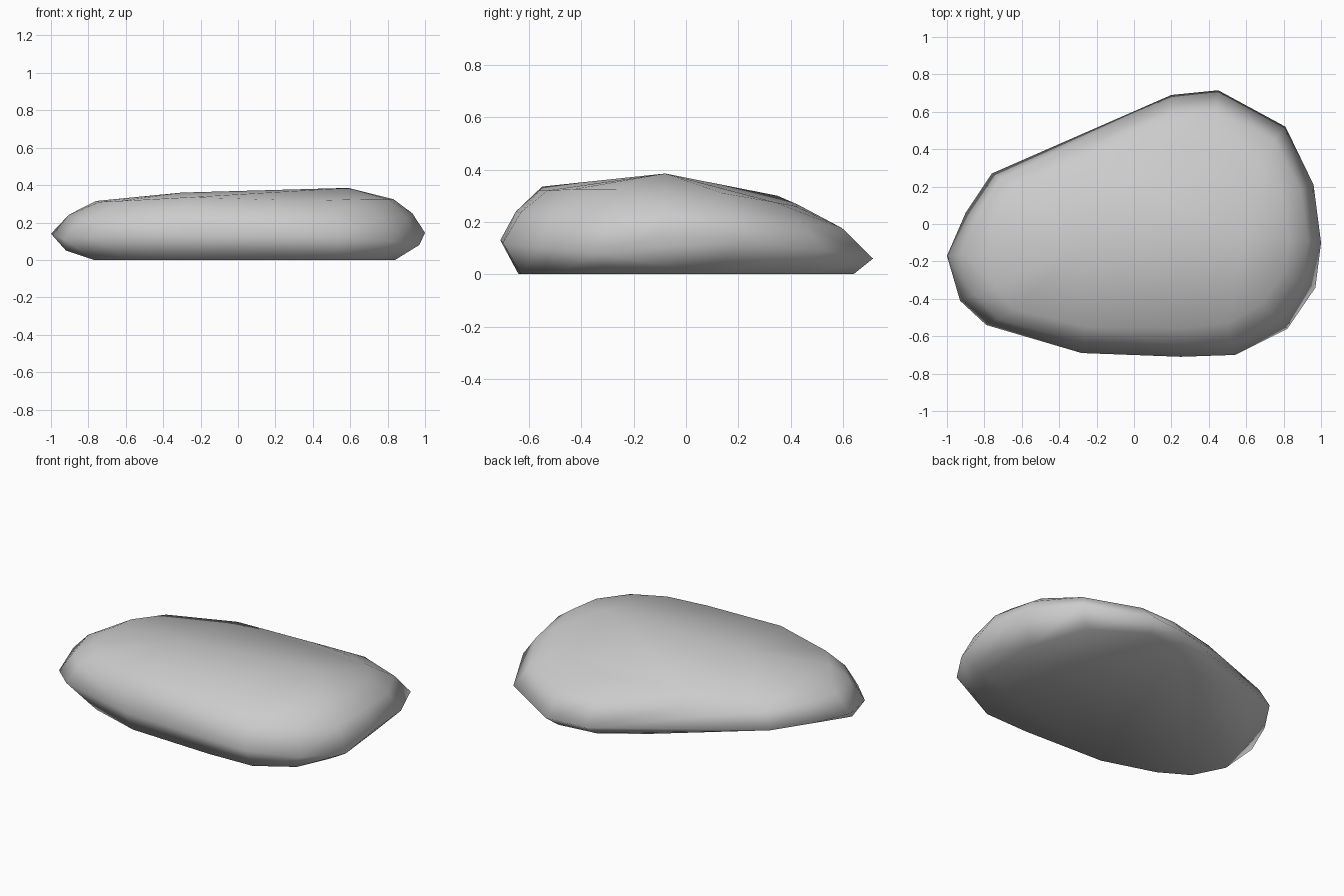
import bpy, bmesh
from mathutils import Vector

if "Cube" in bpy.data.objects:
    bpy.data.objects.remove(bpy.data.objects["Cube"])

# Widest outline of the stone, counter-clockwise from the left tip
rim = [(-1, -.17, .14), (-.93, -.41, .11), (-.79, -.54, .12), (-.28, -.69, .13),
       (.25, -.71, .13), (.54, -.70, .12), (.82, -.56, .1), (.97, -.34, .08),
       (1, -.1, .145), (.96, .21, .13), (.81, .52, .09), (.45, .715, .06),
       (.2, .69, .06), (-.27, .47, .1), (-.76, .27, .14), (-.9, .06, .14)]

# Upper shoulder, one point per rim point
shoulder = [(-.76, -.15, .315), (-.74, -.34, .31), (-.63, -.46, .315), (-.26, -.55, .335),
            (.25, -.56, .32), (.5, -.53, .32), (.68, -.43, .325), (.8, -.27, .325),
            (.83, -.08, .325), (.79, .14, .31), (.66, .34, .275), (.43, .42, .26),
            (.2, .43, .265), (-.25, .35, .3), (-.63, .2, .3), (-.74, .02, .31)]

# Crown ridge and flat foot
crown = [(-.3, -.12, .36), (.2, -.1, .375), (.59, -.08, .385)]
foot = [(-.77, -.42), (-.6, -.52), (-.28, -.62), (.25, -.64), (.54, -.63), (.75, -.5),
        (.84, -.3), (.84, .1), (.72, .45), (.42, .64), (.18, .61), (-.05, .46)]


def bulge(a, b):
    """Point between rim and shoulder, pushed outward for a rounded side."""
    a, b = Vector(a), Vector(b)
    p = a.lerp(b, .4)
    p.z = a.z + (b.z - a.z) * .58
    return p


points = rim + shoulder + crown + [(x, y, 0) for x, y in foot]
points += [bulge(a, b) for a, b in zip(rim, shoulder)]
points.append((-.92, -.3, .05))

# Skin the points into a closed stone
bm = bmesh.new()
for p in points:
    bm.verts.new(p)
bmesh.ops.convex_hull(bm, input=bm.verts[:])
bmesh.ops.delete(bm, geom=[v for v in bm.verts if not v.link_faces], context='VERTS')
bmesh.ops.dissolve_limit(bm, angle_limit=.01, verts=bm.verts[:], edges=bm.edges[:])
bmesh.ops.recalc_face_normals(bm, faces=bm.faces[:])
for f in bm.faces:
    f.smooth = True
mesh = bpy.data.meshes.new("flat_stone")
bm.to_mesh(mesh)
bm.free()
bpy.context.collection.objects.link(bpy.data.objects.new("flat_stone", mesh))
